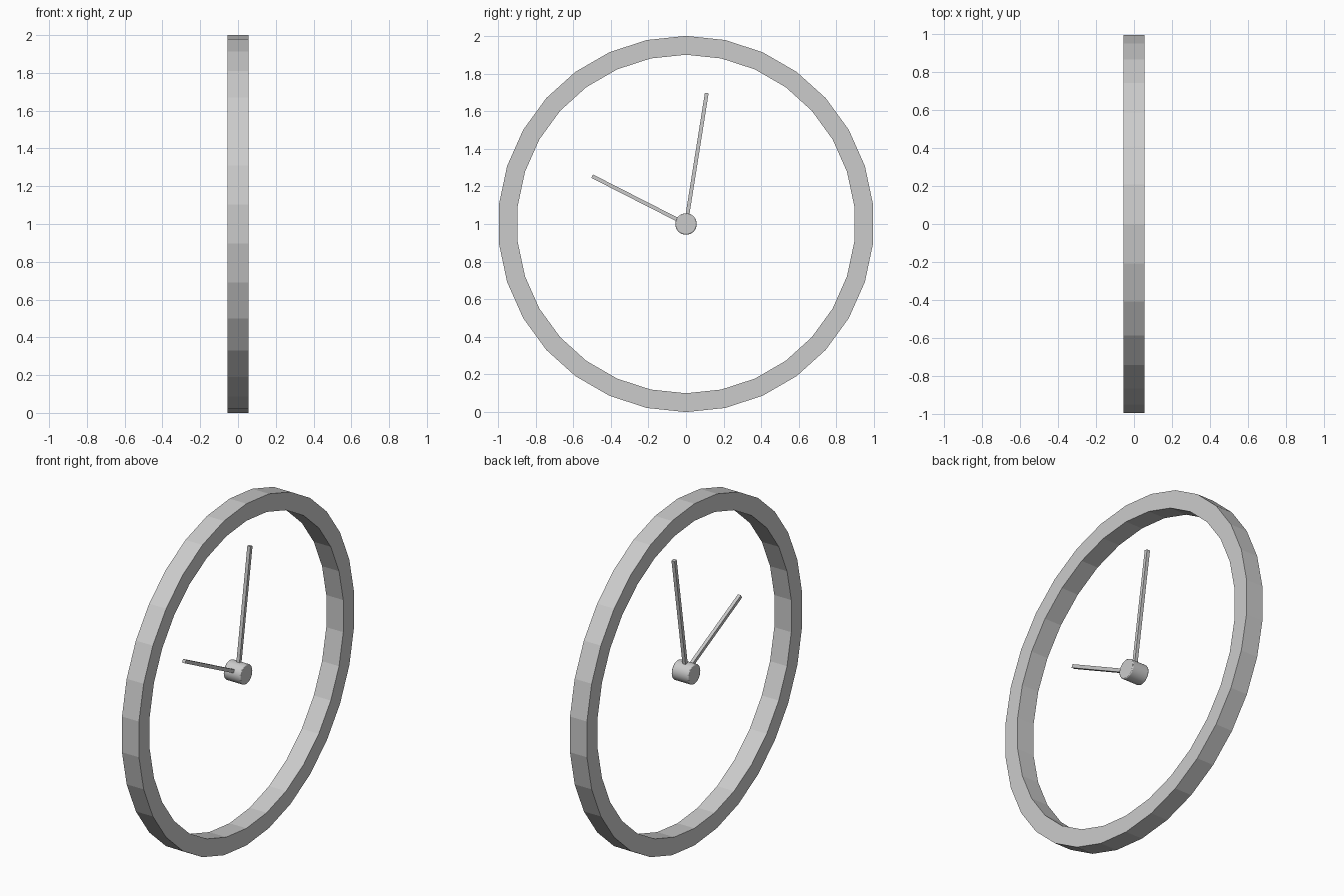
import bpy, bmesh, math
from mathutils import Matrix, Vector

if "Cube" in bpy.data.objects:
    bpy.data.objects.remove(bpy.data.objects["Cube"])

CENTRE = Vector((0, 0, 1))


def make_object(name, bm):
    bmesh.ops.recalc_face_normals(bm, faces=bm.faces)
    mesh = bpy.data.meshes.new(name)
    bm.to_mesh(mesh)
    bm.free()
    obj = bpy.data.objects.new(name, mesh)
    obj.location = CENTRE
    bpy.context.collection.objects.link(obj)
    return obj


# rim: rectangular section swept round the x axis in 30 flat facets
def rim(outer, inner, half_width, sides):
    bm = bmesh.new()
    section = [(-half_width, outer), (half_width, outer),
               (half_width, inner), (-half_width, inner)]
    rings = []
    for i in range(sides):
        a = 2 * math.pi * i / sides
        rings.append([bm.verts.new((x, r * math.sin(a), r * math.cos(a)))
                      for x, r in section])
    for i in range(sides):
        p, q = rings[i], rings[(i + 1) % sides]
        for j in range(4):
            k = (j + 1) % 4
            bm.faces.new((p[j], p[k], q[k], q[j]))
    return make_object("rim", bm)


# hand: slim bar pointing out from the hub, angle measured clockwise from up
def hand(name, length, angle, thickness=0.02):
    bm = bmesh.new()
    bmesh.ops.create_cube(bm, size=1, matrix=Matrix.Translation((0, 0, length / 2))
                          @ Matrix.Diagonal((thickness, thickness, length, 1)))
    bmesh.ops.rotate(bm, verts=bm.verts, matrix=Matrix.Rotation(math.radians(-angle), 3, 'X'))
    return make_object(name, bm)


rim(1.0, 0.9, 0.055, 30)
hand("minute_hand", 0.705, 9)
hand("hour_hand", 0.56, -63)

# hub: short pin with softened ends
bm = bmesh.new()
bmesh.ops.create_cone(bm, cap_ends=True, segments=32, radius1=0.057, radius2=0.057,
                      depth=0.11, matrix=Matrix.Rotation(math.pi / 2, 4, 'Y'))
hub = make_object("hub", bm)
bevel = hub.modifiers.new("soft_ends", 'BEVEL')
bevel.width = 0.005
bevel.segments = 2
bevel.limit_method = 'ANGLE'
bevel.angle_limit = math.radians(60)
bpy.context.view_layer.objects.active = hub
hub.select_set(True)
bpy.ops.object.shade_smooth_by_angle(angle=math.radians(40))
